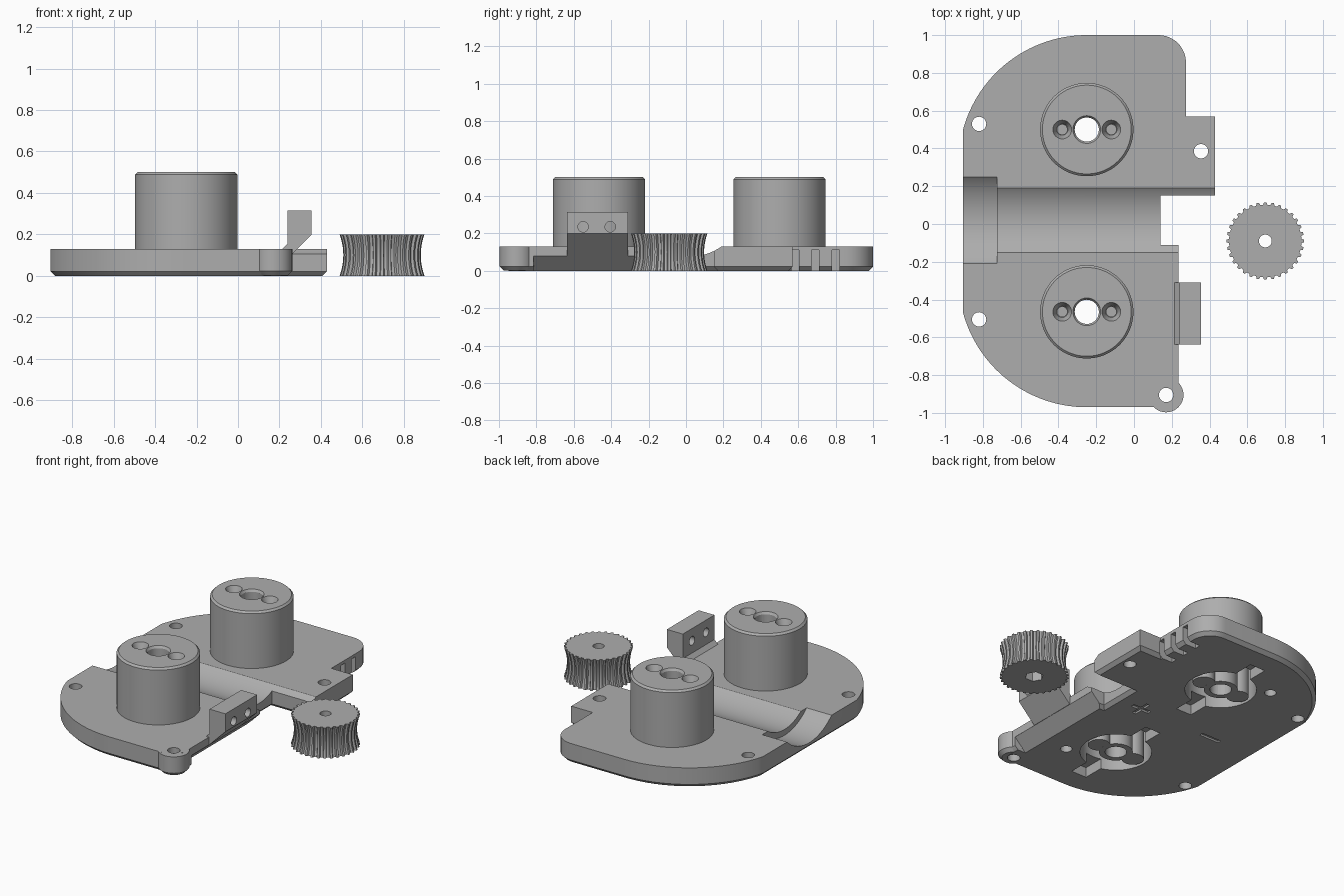
import bpy, bmesh, math
from mathutils import Vector, Matrix

if "Cube" in bpy.data.objects:
    bpy.data.objects.remove(bpy.data.objects["Cube"])

grey = bpy.data.materials.new("plain grey")
grey.diffuse_color = (0.42, 0.42, 0.42, 1)
grey.use_nodes = True
grey.node_tree.nodes["Principled BSDF"].inputs["Base Color"].default_value = grey.diffuse_color


def finish(name, bm):
    bmesh.ops.recalc_face_normals(bm, faces=bm.faces[:])
    me = bpy.data.meshes.new(name)
    bm.to_mesh(me)
    bm.free()
    me.materials.append(grey)
    ob = bpy.data.objects.new(name, me)
    bpy.context.collection.objects.link(ob)
    return ob


def prism(name, pts, a, b, axis="z", bevel=0.0, top=False):
    """Extrude a profile from a to b along z (xy profile) or y (xz profile) or x (yz profile)."""
    place = {"z": lambda p, h: (p[0], p[1], h),
             "y": lambda p, h: (p[0], h, p[1]),
             "x": lambda p, h: (h, p[0], p[1])}[axis]
    bm = bmesh.new()
    lo = [bm.verts.new(place(p, a)) for p in pts]
    hi = [bm.verts.new(place(p, b)) for p in pts]
    n = len(pts)
    caps = [bm.faces.new(lo), bm.faces.new(hi)]
    for i in range(n):
        bm.faces.new((lo[i], lo[(i + 1) % n], hi[(i + 1) % n], hi[i]))
    bmesh.ops.recalc_face_normals(bm, faces=bm.faces[:])
    if bevel:
        bmesh.ops.bevel(bm, geom=list(caps[1 if top else 0].edges), offset=bevel,
                        segments=1, affect="EDGES", profile=0.5)
    return finish(name, bm)


def arc(cx, cy, r, a0, a1, n):
    return [(cx + r * math.cos(math.radians(a0 + (a1 - a0) * i / n)),
             cy + r * math.sin(math.radians(a0 + (a1 - a0) * i / n))) for i in range(n + 1)]


def disc(x, y, r, n=32):
    return arc(x, y, r, 0, 360, n)[:-1]


def rect(x0, y0, x1, y1):
    return [(x0, y0), (x1, y0), (x1, y1), (x0, y1)]


def cone(x, y, z0, z1, r0, r1, n=32):
    bm = bmesh.new()
    bmesh.ops.create_cone(bm, cap_ends=True, segments=n, radius1=r0, radius2=r1, depth=z1 - z0,
                          matrix=Matrix.Translation((x, y, (z0 + z1) / 2)))
    return finish("cutter", bm)


def combine(ob, other, op="DIFFERENCE"):
    mod = ob.modifiers.new("bool", "BOOLEAN")
    mod.operation, mod.object, mod.solver = op, other, "EXACT"
    bpy.context.view_layer.objects.active = ob
    bpy.ops.object.modifier_apply(modifier=mod.name)
    bpy.data.objects.remove(other, do_unlink=True)


def cut(ob, pts, a, b, axis="z"):
    combine(ob, prism("cutter", pts, a, b, axis))


def smooth(ob):
    bpy.ops.object.select_all(action="DESELECT")
    ob.select_set(True)
    bpy.context.view_layer.objects.active = ob
    bpy.ops.object.shade_smooth_by_angle(angle=math.radians(30))


# Base plate with chamfered underside
H = 0.13
outline = (arc(0.13, 0.855, 0.145, 0, 90, 12) + arc(-0.25, 0.321, 0.679, 90, 164.7, 28)
           + arc(-0.25, -0.291, 0.679, 195.3, 270, 28)
           + [(0.235, -0.97), (0.235, -0.11), (0.14, -0.11), (0.14, 0.15),
              (0.43, 0.15), (0.43, 0.57), (0.275, 0.57)])
# trim the plate corner under the lug
i = outline.index((0.235, -0.97))
outline[i:i + 1] = [(0.16, -0.97), (0.235, -0.9)]
base = prism("base_plate", outline, 0, H, bevel=0.022)

# Sensor bracket and corner lug
combine(base, prism("bracket", [(0.215, 0.06), (0.215, 0.13), (0.24, 0.155), (0.24, 0.315),
                                (0.355, 0.315), (0.355, 0.198), (0.217, 0.06)],
                    -0.637, -0.31, "y"), "UNION")
cut(base, [(0.155, 0), (0.135, -0.02), (0.3, -0.02), (0.3, 0.0795), (0.2345, 0.0795)],
    -0.815, -0.08, "y")
combine(base, prism("lug", disc(0.17, -0.905, 0.092, 40), 0.0007, H - 0.0005, bevel=0.022), "UNION")
for y in (-0.55, -0.405):
    cut(base, disc(y, 0.235, 0.028, 24), 0.2, 0.4, "x")

# Long concave channel with a wider seat at its left end
cut(base, disc(0.02, 0.37, 0.294, 128), -1.0, 0.6, "x")
cut(base, disc(0.02, 0.37, 0.332, 128), -1.0, -0.725, "x")

# Mounting holes
for x, y in ((-0.82, 0.53), (-0.82, -0.505), (0.355, 0.385), (0.17, -0.905)):
    cut(base, disc(x, y, 0.038, 28), -0.1, 0.2)

# Notches along the right edge
for y in (0.583, 0.69, 0.8):
    cut(base, rect(0.18, y - 0.02, 0.4 if y > 0.6 else 0.2755, y + 0.02), -0.1, 0.11)

# Shallow marks on the underside
for x0, y0, x1, y1 in ((-0.1, 0.01, 0.03, 0.036), (-0.048, -0.042, -0.022, 0.088),
                       (-0.64, 0.01, -0.5, 0.036)):
    cut(base, rect(x0, y0, x1, y1), -0.1, 0.012)

# Two hollow drums
for cy in (0.5, -0.465):
    cx, s = -0.25, (1 if cy > 0 else -1)
    combine(base, prism("drum", disc(cx, cy, 0.247, 80), 0.09, 0.5, bevel=0.012, top=True), "UNION")
    # underside pocket, radial slots and dimple
    cut(base, disc(cx, cy, 0.212, 64), -0.1, 0.4)
    cut(base, rect(cx - 0.055, cy - 0.34, cx + 0.055, cy + 0.34), -0.1, 0.065)
    cut(base, disc(cx - s * 0.25, cy + s * 0.16, 0.035, 24), -0.1, 0.04)
    # inner hub with two screw posts
    combine(base, prism("hub", disc(cx, cy, 0.1, 40), 0.001, 0.45), "UNION")
    for k in (-0.13, 0.13):
        combine(base, prism("post", disc(cx + k, cy, 0.066, 32), 0.0015, 0.44), "UNION")
    # centre bore and countersunk screw holes
    cut(base, disc(cx, cy, 0.064, 40), -0.1, 0.6)
    combine(base, cone(cx, cy, 0.48, 0.501, 0.06, 0.074, 40))
    for k in (-0.13, 0.13):
        combine(base, cone(cx + k, cy, 0.45, 0.501, 0.03, 0.05))
        cut(base, disc(cx + k, cy, 0.026, 24), 0.3, 0.47)
smooth(base)

# Toothed roller with a waisted profile
GX, GY, TEETH, ROWS, TOP = 0.695, -0.09, 32, 10, 0.2
bm = bmesh.new()
rings = []
for r in range(ROWS + 1):
    t = 2 * r / ROWS - 1
    rad = 0.187 + 0.018 * t * t
    ring = []
    for k in range(TEETH):
        for off, d in ((-0.30, 0.013), (-0.16, 0), (0.16, 0), (0.30, 0.013)):
            a = 2 * math.pi * (k + off) / TEETH
            ring.append(bm.verts.new((GX + (rad - d) * math.cos(a), GY + (rad - d) * math.sin(a),
                                      TOP * r / ROWS)))
    rings.append(ring)
n = len(rings[0])
for lo, hi in zip(rings, rings[1:]):
    for k in range(n):
        bm.faces.new((lo[k], lo[(k + 1) % n], hi[(k + 1) % n], hi[k]))
bm.faces.new(rings[0])
bm.faces.new(rings[-1])
roller = finish("toothed_roller", bm)
cut(roller, disc(GX, GY, 0.034, 28), -0.1, 0.3)
cut(roller, disc(GX, GY, 0.055, 6), -0.1, 0.08)
smooth(roller)
